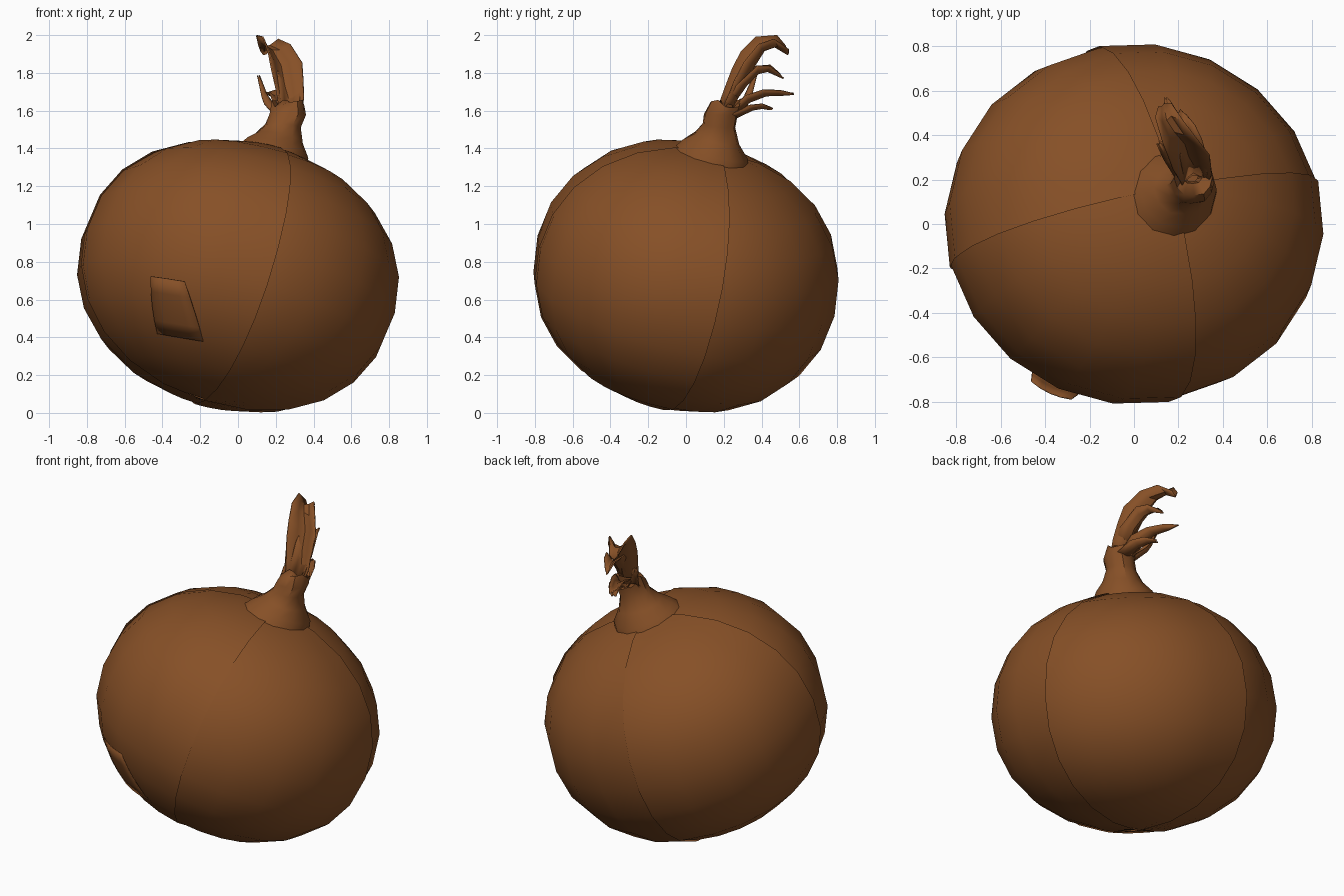
import bpy, bmesh, math, random
from mathutils import Vector, Matrix

random.seed(4)
if "Cube" in bpy.data.objects:
    bpy.data.objects.remove(bpy.data.objects["Cube"], do_unlink=True)

skin = bpy.data.materials.new("onion_skin_brown")
skin.use_nodes = True
BROWN = (0.24, 0.08, 0.02, 1)
skin.diffuse_color = BROWN
skin.node_tree.nodes["Principled BSDF"].inputs["Base Color"].default_value = BROWN

CENTRE = Vector((0, 0, 0.725))
AXIS = Vector((0.25, 0.24, 0.94)).normalized()
TILT = Vector((0, 0, 1)).rotation_difference(AXIS).to_matrix()


def grid_object(name, rows, closed=False, angle=60, thick=0):
    """Skin a list of equal-length point rows with quads."""
    bm = bmesh.new()
    vs = [[bm.verts.new(p) for p in row] for row in rows]
    n = len(rows[0])
    for a, b in zip(vs, vs[1:]):
        for i in range(n if closed else n - 1):
            j = (i + 1) % n
            bm.faces.new((a[i], a[j], b[j], b[i]))
    bmesh.ops.remove_doubles(bm, verts=bm.verts, dist=0.0005)
    mesh = bpy.data.meshes.new(name)
    bm.to_mesh(mesh)
    bm.free()
    mesh.materials.append(skin)
    ob = bpy.data.objects.new(name, mesh)
    bpy.context.collection.objects.link(ob)
    bpy.ops.object.select_all(action='DESELECT')
    ob.select_set(True)
    bpy.context.view_layer.objects.active = ob
    bpy.ops.object.shade_smooth_by_angle(angle=math.radians(angle))
    if thick:
        mod = ob.modifiers.new("thickness", 'SOLIDIFY')
        mod.thickness = thick
        mod.offset = 0
    return ob


def bulb_point(lon, lat, scale=1.0):
    """Point on the tilted, slightly boxy bulb."""
    power = 2 / 2.12
    c, s = math.cos(lat), math.sin(lat)
    r = 0.85 * max(c, 0) ** power
    h = 0.695 * math.copysign(abs(s) ** power, s)
    p = TILT @ Vector((r * math.cos(lon), r * 0.95 * math.sin(lon), h))
    return CENTRE + p * scale


# Four overlapping skin panels, each lifting off gently towards one edge
RINGS, STEP = 12, math.radians(18)
for name, start in (("skin_front_left", -95), ("skin_back_left", -5),
                    ("skin_back_right", 85), ("skin_front_right", 175)):
    rows = []
    for i in range(RINGS + 1):
        lat = -math.pi / 2 + math.pi * i / RINGS
        rows.append([bulb_point(math.radians(start) + k * STEP, lat, 1 + 0.002 * k)
                     for k in range(7)])
    grid_object(name, rows)

# Neck: a flared collar pinching in, then bulging to a ragged rim
rings = [(0.17, 0.13, 1.34, 0.20, 1.0), (0.20, 0.155, 1.395, 0.172, 1.0),
         (0.225, 0.165, 1.45, 0.125, 0.8), (0.245, 0.175, 1.52, 0.092, 0.4),
         (0.27, 0.185, 1.58, 0.095, 0.1), (0.272, 0.21, 1.645, 0.085, 0.0),
         (0.265, 0.23, 1.64, 0.05, 0.0), (0.26, 0.22, 1.56, 0.03, 0.0)]
SIDES = 12
wobble = [random.uniform(0.9, 1.1) for _ in range(SIDES)]
rows = []
for n, (x, y, z, r, lean) in enumerate(rings):
    row = []
    for k in range(SIDES):
        a = math.tau * k / SIDES
        rr = r * (wobble[k] if n > 1 else 1)
        dx, dy = rr * math.cos(a), rr * math.sin(a)
        dz = -lean * (0.26 * dx + 0.3 * dy)
        if n in (5, 6):
            dz += random.uniform(-0.035, 0.02)
        row.append((x + dx, y + dy, z + dz))
    rows.append(row)
grid_object("neck", rows, closed=True, angle=40)


def leaf(name, path, widths, side, cup, rough=0.012):
    """Dry channelled leaf strip that follows a path."""
    side = Vector(side).normalized()
    rows = []
    for i, (p, w) in enumerate(zip(path, widths)):
        p = Vector(p)
        along = Vector(path[min(i + 1, len(path) - 1)]) - Vector(path[max(i - 1, 0)])
        up = along.cross(side).normalized()
        row = []
        for t in (-1, -0.5, 0, 0.5, 1):
            jag = along.normalized() * random.uniform(-rough, rough) * (1 + abs(t))
            row.append(p + side * w * t + up * cup * (t * t - 0.4) * w + jag)
        rows.append(row)
    grid_object(name, rows, angle=40, thick=0.008)


# Tall leaf curling backwards, with smaller torn shreds around it
leaf("tall_leaf",
     [(0.27, 0.20, 1.58), (0.265, 0.25, 1.68), (0.25, 0.29, 1.77), (0.235, 0.34, 1.86),
      (0.19, 0.40, 1.94), (0.15, 0.47, 1.96), (0.135, 0.54, 1.91)],
     [0.06, 0.075, 0.085, 0.09, 0.075, 0.055, 0.03], (1, 0.15, -0.25), -0.9)
leaf("inner_leaf",
     [(0.27, 0.22, 1.62), (0.27, 0.30, 1.74), (0.25, 0.37, 1.81), (0.23, 0.44, 1.82),
      (0.21, 0.51, 1.78)],
     [0.05, 0.06, 0.055, 0.04, 0.015], (1, 0.1, -0.1), -0.8)
leaf("low_leaf",
     [(0.25, 0.24, 1.58), (0.23, 0.33, 1.66), (0.20, 0.42, 1.69), (0.17, 0.49, 1.69),
      (0.15, 0.56, 1.69)],
     [0.05, 0.055, 0.04, 0.03, 0.01], (1, 0.3, 0.2), -0.7)
leaf("side_shred",
     [(0.21, 0.24, 1.60), (0.17, 0.30, 1.64), (0.14, 0.33, 1.69), (0.115, 0.36, 1.77)],
     [0.04, 0.035, 0.025, 0.01], (0.5, 0.8, 0.1), 0.6)
leaf("short_shred",
     [(0.29, 0.26, 1.57), (0.27, 0.34, 1.61), (0.24, 0.40, 1.62), (0.21, 0.44, 1.61)],
     [0.04, 0.04, 0.03, 0.015], (1, 0.2, 0.2), -0.6)

# Torn flake of skin lifting away low on the front
rows = []
for i in range(5):
    t = i / 4
    lat = math.radians(-48 + 26 * t)
    half = 13 - 6 * t
    mid = -110 - 4 * t
    rows.append([bulb_point(math.radians(mid + half * s), lat,
                            1.006 + 0.035 * t * t + 0.012 * (1 - s * s))
                 for s in (-1, -0.5, 0, 0.5, 1)])
grid_object("torn_flake", rows, thick=0.006)
